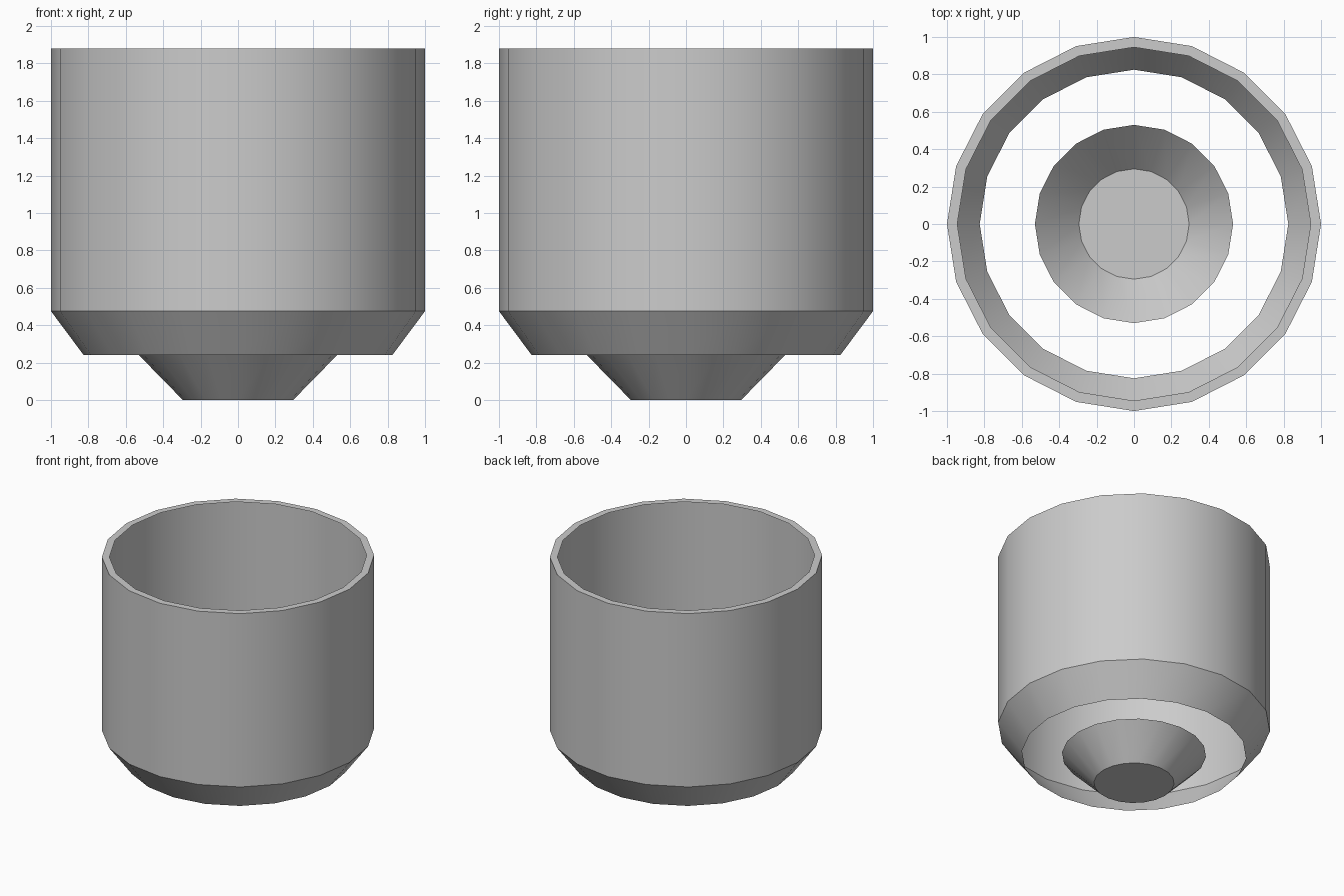
import bpy, bmesh, math

if "Cube" in bpy.data.objects:
    bpy.data.objects.remove(bpy.data.objects["Cube"])

SIDES = 20


def lathe(name, profile, cap_bottom=False):
    """Spin a (radius, z) profile into a low-sided surface around z."""
    bm = bmesh.new()
    rings = []
    for r, z in profile:
        rings.append([bm.verts.new((r * math.cos(2 * math.pi * i / SIDES),
                                    r * math.sin(2 * math.pi * i / SIDES), z))
                      for i in range(SIDES)])
    for low, high in zip(rings, rings[1:]):
        for i in range(SIDES):
            j = (i + 1) % SIDES
            bm.faces.new((low[i], low[j], high[j], high[i]))
    if cap_bottom:
        bm.faces.new(rings[0][::-1])
    mesh = bpy.data.meshes.new(name)
    bm.to_mesh(mesh)
    bm.free()
    obj = bpy.data.objects.new(name, mesh)
    bpy.context.collection.objects.link(obj)
    bpy.context.view_layer.objects.active = obj
    bpy.ops.object.select_all(action='DESELECT')
    obj.select_set(True)
    bpy.ops.object.shade_smooth_by_angle(angle=math.radians(30))
    return obj


# Open cup: chamfered bottom edge, straight wall, flat inward rim
lathe("cup_shell", [(0.825, 0.24), (1.0, 0.475), (1.0, 1.88), (0.945, 1.88)])

# Separate shallow dish below, with a gap around it
lathe("bottom_dish", [(0.295, 0.0), (0.53, 0.24)], cap_bottom=True)
